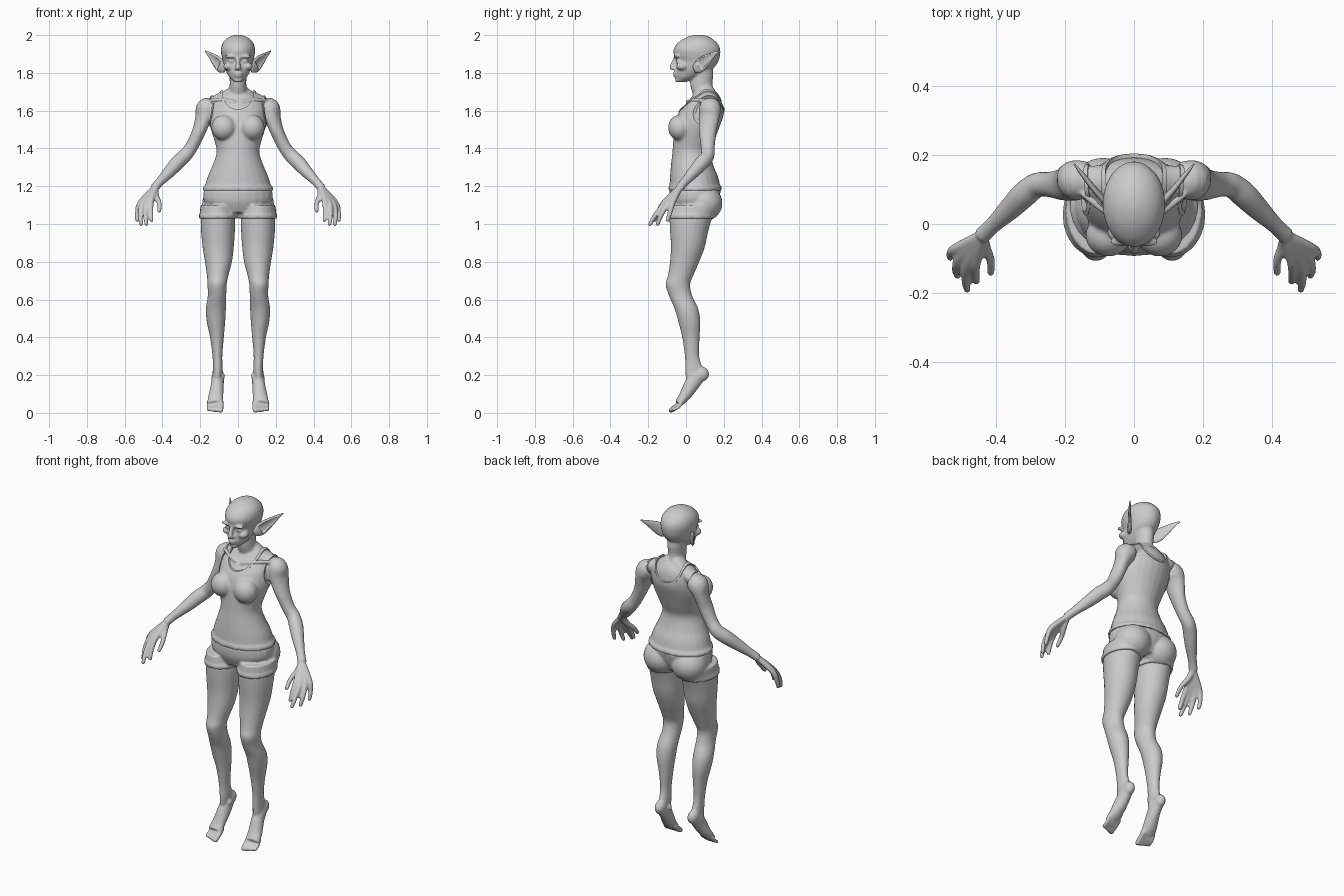
import bpy
import bmesh
from math import cos, sin, pi
from mathutils import Vector, Matrix

default_cube = bpy.data.objects.get("Cube")
if default_cube:
    bpy.data.objects.remove(default_cube, do_unlink=True)

grey = bpy.data.materials.new("plain_grey")
grey.use_nodes = True
grey.diffuse_color = (0.6, 0.6, 0.6, 1)
grey.node_tree.nodes["Principled BSDF"].inputs["Base Color"].default_value = (0.6, 0.6, 0.6, 1)
UP = Vector((0, 0, 1))
SIDES = (1, -1)


def refine(sections, steps=4):
    """Catmull-Rom interpolation of cross-sections."""
    out = []
    last = len(sections) - 1
    for i in range(last):
        quad = [sections[max(0, min(last, i + k))] for k in (-1, 0, 1, 2)]
        for s in range(steps):
            t = s / steps
            out.append([b + t / 2 * (c - a + t * (2*a - 5*b + 4*c - d + t * (3*(b - c) + d - a)))
                        for a, b, c, d in zip(*quad)])
    return out + [list(sections[-1])]


def tube(bm, sections, tilt=True, side=1, grow=0.0, n=24):
    """Loft ellipses (x, y, z, width, depth), level or square to the path."""
    rows = refine(sections)
    centres = [Vector(r[:3]) for r in rows]
    rings = []
    for i, (centre, row) in enumerate(zip(centres, rows)):
        u, v = Vector((1, 0, 0)), Vector((0, 1, 0))
        if tilt:
            along = centres[min(i + 1, len(rows) - 1)] - centres[max(i - 1, 0)]
            along.normalize()
            u = UP.cross(along).normalized()
            v = along.cross(u)
        ring = []
        for k in range(n):
            angle = 2 * pi * k / n
            point = centre + u * (row[3] + grow) * cos(angle) + v * (row[4] + grow) * sin(angle)
            point.x *= side
            ring.append(bm.verts.new(point))
        rings.append(ring)
    for low, high in zip(rings, rings[1:]):
        for k in range(n):
            bm.faces.new((low[k], low[k - 1], high[k - 1], high[k]))
    bm.faces.new(rings[0])
    bm.faces.new(rings[-1])


def spans(rows):
    """Turn (z, x from, x to, y from, y to) into level sections."""
    return [((a + b) / 2, (c + d) / 2, z, (b - a) / 2, (d - c) / 2) for z, a, b, c, d in rows]


def centred(rows):
    return spans([(z, -w, w, front, back) for z, w, front, back in rows])


def ball(bm, centre, radii, side=1, grow=0.0):
    place = Matrix.Translation((centre[0] * side, centre[1], centre[2]))
    size = Matrix.Diagonal([r + grow for r in radii] + [1])
    bmesh.ops.create_uvsphere(bm, u_segments=24, v_segments=14, radius=1, matrix=place @ size)


def finish(bm, name):
    bmesh.ops.recalc_face_normals(bm, faces=bm.faces)
    mesh = bpy.data.meshes.new(name)
    bm.to_mesh(mesh)
    bm.free()
    mesh.materials.append(grey)
    ob = bpy.data.objects.new(name, mesh)
    bpy.context.collection.objects.link(ob)
    return ob


def apply(ob, kind, **settings):
    modifier = ob.modifiers.new(kind.title(), kind)
    for key, value in settings.items():
        setattr(modifier, key, value)
    bpy.context.view_layer.objects.active = ob
    bpy.ops.object.modifier_apply(modifier=modifier.name)


def fuse(ob, voxel, rounds):
    apply(ob, "REMESH", mode="VOXEL", voxel_size=voxel)
    apply(ob, "SMOOTH", factor=0.5, iterations=rounds)
    ob.data.shade_smooth()


def cut(ob, cutter, operation="DIFFERENCE"):
    apply(ob, "BOOLEAN", object=cutter, operation=operation, solver="EXACT")


TORSO = centred([
    (1.06, .13, -.06, .14), (1.12, .18, -.085, .17), (1.18, .181, -.088, .185),
    (1.25, .161, -.085, .17), (1.31, .135, -.08, .145), (1.38, .113, -.072, .13),
    (1.44, .125, -.068, .15), (1.52, .148, -.06, .18), (1.58, .15, -.045, .2),
    (1.63, .145, -.012, .2), (1.67, .115, .02, .19), (1.7, .07, .04, .17)])
LEG = spans([
    (1.1, .03, .19, -.08, .17), (1.035, .015, .197, -.087, .14), (.97, .016, .196, -.085, .12),
    (.88, .022, .188, -.08, .1), (.8, .032, .175, -.085, .07), (.73, .05, .165, -.095, .04),
    (.68, .06, .162, -.108, .022), (.62, .062, .16, -.09, .033), (.55, .064, .17, -.06, .065),
    (.48, .068, .165, -.04, .076), (.4, .075, .148, -.02, .072), (.3, .083, .135, -.006, .07),
    (.23, .081, .133, -.005, .09), (.18, .085, .135, .0, .09)])


def chest(bm, grow, lowest=0.0):
    tube(bm, [row for row in TORSO if row[2] > lowest], tilt=False, grow=grow)
    for s in SIDES:
        ball(bm, (.075, -.033, 1.51), (.066, .062, .068), s, grow)
        tube(bm, [(.02, .11, 1.71, .05, .035), (.09, .12, 1.66, .05, .035),
                  (.15, .125, 1.635, .045, .035)], side=s, grow=grow)


def seat(bm, s, grow):
    ball(bm, (.09, .095, 1.11), (.1, .098, .095), s, grow)


# Body: trunk, neck and head fused into one skin
body = bmesh.new()
chest(body, -.008)
tube(body, centred([(1.64, .06, .05, .17), (1.69, .05, .035, .155), (1.74, .044, .022, .14),
                    (1.79, .046, .028, .145), (1.84, .05, .03, .14)]), tilt=False)
tube(body, centred([
    (1.752, .02, -.047, .0), (1.775, .045, -.055, .06), (1.8, .06, -.058, .1),
    (1.83, .072, -.057, .15), (1.862, .08, -.05, .172), (1.89, .087, -.062, .18),
    (1.92, .091, -.067, .182), (1.95, .085, -.052, .172), (1.975, .068, -.022, .147),
    (1.992, .043, .012, .12), (2.001, .015, .045, .085)]), tilt=False)
# Nose, lips and chin
tube(body, [(0, -.056, 1.88, .011, .01), (0, -.067, 1.85, .012, .012),
            (0, -.076, 1.828, .014, .012), (0, -.074, 1.817, .01, .006)])
ball(body, (0, -.056, 1.798), (.026, .013, .008))
ball(body, (0, -.055, 1.785), (.023, .012, .008))
ball(body, (0, -.044, 1.763), (.023, .014, .014))

# Fingers as knuckle, joint and tip
FINGERS = [[(.46, -.11, 1.12), (.461, -.148, 1.065), (.458, -.166, 1.02)],
           [(.483, -.11, 1.11), (.49, -.16, 1.05), (.485, -.19, 1.0)],
           [(.503, -.092, 1.11), (.517, -.13, 1.05), (.513, -.15, 1.0)],
           [(.515, -.07, 1.115), (.533, -.085, 1.06), (.534, -.097, 1.02)],
           [(.434, -.062, 1.15), (.417, -.105, 1.11), (.416, -.14, 1.07)]]
for s in SIDES:
    # Face: brow, eye, cheek and nostril
    ball(body, (.036, -.05, 1.887), (.036, .016, .009), s)
    ball(body, (.036, -.036, 1.862), (.019, .018, .012), s)
    ball(body, (.052, -.022, 1.834), (.026, .03, .02), s)
    ball(body, (.012, -.064, 1.821), (.008, .01, .007), s)
    # Collarbone
    tube(body, [(.015, .005, 1.645, .01, .01), (.08, .035, 1.655, .01, .01),
                (.15, .09, 1.655, .01, .01)], side=s)
    # Arm
    tube(body, [(.13, .13, 1.625, .05, .04), (.165, .128, 1.61, .058, .058),
                (.183, .122, 1.56, .056, .042), (.207, .115, 1.49, .047, .036),
                (.245, .115, 1.41, .037, .034), (.283, .113, 1.36, .036, .037),
                (.32, .085, 1.325, .038, .038), (.36, .045, 1.28, .033, .033),
                (.41, -.003, 1.227, .024, .024), (.443, -.035, 1.19, .025, .022)], side=s)
    # Hand
    for knuckle, joint, tip in FINGERS:
        tube(body, [(.438, -.03, 1.195, .016, .016), (*knuckle, .016, .016),
                    (*joint, .013, .013), (*tip, .011, .011)], side=s, n=12)
        ball(body, tip, (.011, .011, .011), s)
    # Leg, seat and foot
    tube(body, LEG, tilt=False, side=s)
    seat(body, s, -.008)
    ball(body, (.107, .08, .205), (.03, .042, .04), s)
    ball(body, (.081, .04, .195), (.012, .018, .018), s)
    tube(body, [(.107, .065, .2, .032, .04), (.109, .03, .15, .034, .04),
                (.118, -.01, .085, .04, .029), (.121, -.042, .05, .043, .02)], side=s)
    for toe in range(5):
        x, thick = .09 + .0165 * toe, .014 - .0012 * toe
        back = .004 * toe
        tip = (x + .002, -.079 + back, .014 + back / 4)
        tube(body, [(x, -.02, .06, thick, thick), (x, -.053 + back, .034, thick, thick),
                    (*tip, thick, thick)], side=s, n=12)
        ball(body, tip, (thick, thick, thick), s)
fuse(finish(body, "body"), .006, 4)

# Pointed ears, hollowed on the outer face
EAR = [(.07, .045, 1.822, .01, .022), (.093, .073, 1.838, .012, .037),
       (.12, .105, 1.866, .01, .031), (.15, .144, 1.896, .007, .015), (.174, .174, 1.916, .002, .003)]
HOLLOW = [(x + .009, y - .007, z, a * .9, b * .78) for x, y, z, a, b in EAR[1:]]
for s, label in zip(SIDES, ("left", "right")):
    parts = []
    for sections in (EAR, HOLLOW):
        shape = bmesh.new()
        tube(shape, sections, side=s)
        parts.append(finish(shape, label + "_ear"))
    cut(*parts)
    bpy.data.objects.remove(parts[1], do_unlink=True)
    parts[0].data.shade_smooth()


def openings(grow):
    """Cutter for the neckline and both armholes."""
    bm = bmesh.new()
    tube(bm, [(0, -.3, 1.695, .083, .088), (0, .4, 1.695, .083, .088)], grow=grow)
    for s in SIDES:
        ball(bm, (.205, .11, 1.605), (.078, .125, .115), s, grow)
    ob = finish(bm, "opening_cutter")
    ob.hide_render = True
    return ob


# Sleeveless top with hem, then raised trim round its openings
holes, borders = openings(0), openings(.012)
top = bmesh.new()
chest(top, 0, 1.17)
hem = TORSO[2]
tube(top, [(0, hem[1], z, hem[3], hem[4]) for z in (1.176, 1.186, 1.196)], tilt=False, grow=.006)
top = finish(top, "tank_top")
fuse(top, .008, 3)
cut(top, holes)
trim = bmesh.new()
chest(trim, .004, 1.4)
trim = finish(trim, "top_trim")
fuse(trim, .008, 3)
cut(trim, borders, "INTERSECT")
cut(trim, holes)
for cutter in (holes, borders):
    bpy.data.objects.remove(cutter, do_unlink=True)

# Shorts with leg cuffs
shorts = bmesh.new()
tube(shorts, TORSO[:3], tilt=False)
for s in SIDES:
    seat(shorts, s, 0)
    tube(shorts, LEG[:2], tilt=False, side=s, grow=.008)
    x, y, z, a, b = LEG[1]
    tube(shorts, [(x, y, z + dz, a, b) for dz in (-.006, .004, .014)], tilt=False, side=s, grow=.011)
fuse(finish(shorts, "shorts"), .007, 4)
for ob in (top, trim):
    bpy.context.view_layer.objects.active = ob
    ob.select_set(True)
bpy.ops.object.shade_smooth_by_angle()
